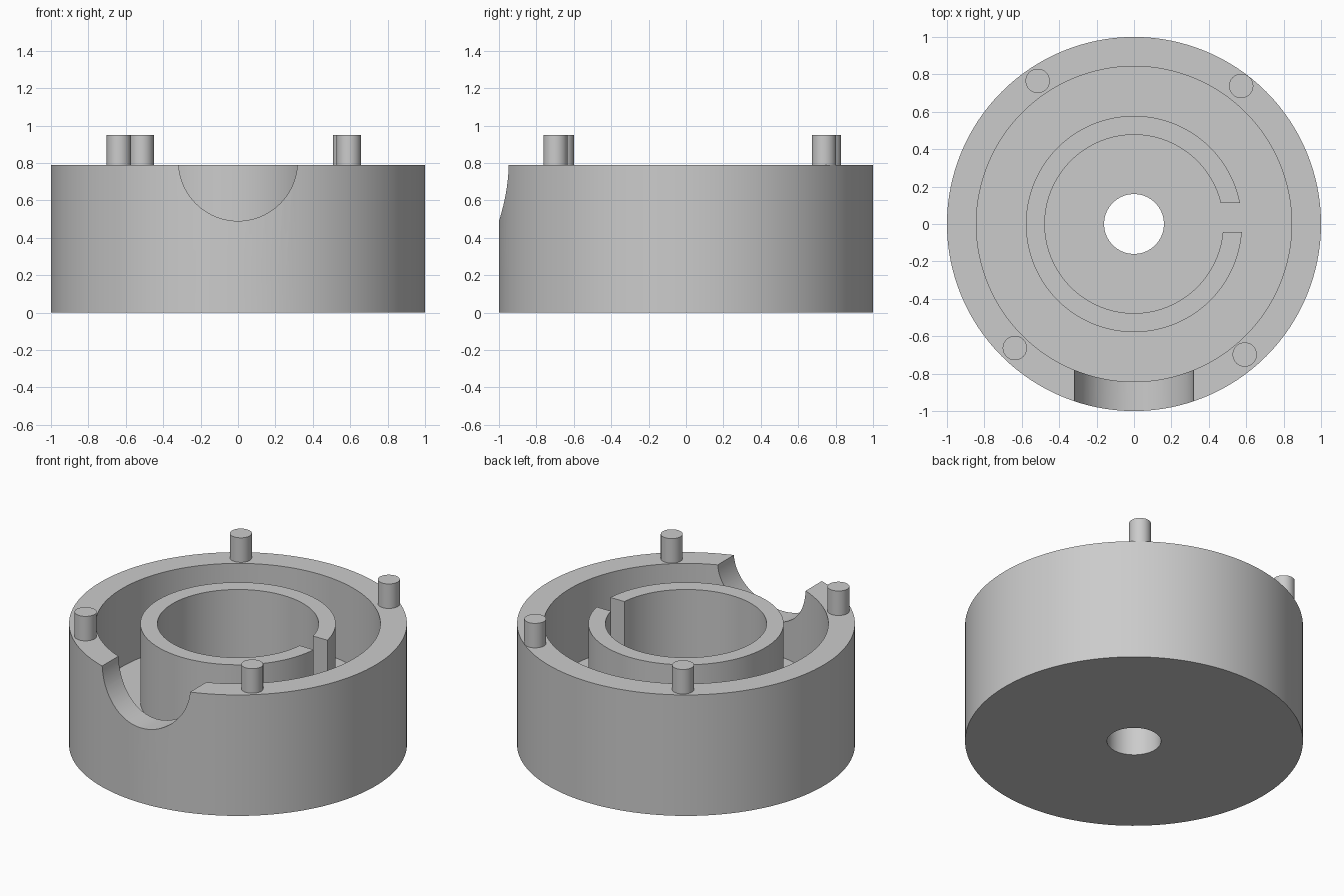
import bpy, bmesh, math

if "Cube" in bpy.data.objects:
    bpy.data.objects.remove(bpy.data.objects["Cube"])

H = 0.79        # rim height
FLOOR = 0.28    # floor of the hollow
SEG = 128

grey = bpy.data.materials.new("plain_grey")
grey.diffuse_color = (0.6, 0.6, 0.6, 1)
grey.use_nodes = True
grey.node_tree.nodes["Principled BSDF"].inputs["Base Color"].default_value = grey.diffuse_color


def finish(name, bm):
    bmesh.ops.recalc_face_normals(bm, faces=bm.faces)
    mesh = bpy.data.meshes.new(name)
    bm.to_mesh(mesh)
    bm.free()
    mesh.materials.append(grey)
    obj = bpy.data.objects.new(name, mesh)
    bpy.context.collection.objects.link(obj)
    return obj


def lathe(name, profile):
    """Revolve a closed (radius, z) outline about the z axis."""
    bm = bmesh.new()
    rings = []
    for i in range(SEG):
        a = 2 * math.pi * i / SEG
        rings.append([bm.verts.new((r * math.cos(a), r * math.sin(a), z)) for r, z in profile])
    n = len(profile)
    for i in range(SEG):
        p, q = rings[i], rings[(i + 1) % SEG]
        for j in range(n):
            k = (j + 1) % n
            bm.faces.new((p[j], q[j], q[k], p[k]))
    return finish(name, bm)


def cut(obj, cutter):
    mod = obj.modifiers.new("cut", 'BOOLEAN')
    mod.operation, mod.solver, mod.object = 'DIFFERENCE', 'EXACT', cutter
    bpy.context.view_layer.objects.active = obj
    bpy.ops.object.modifier_apply(modifier=mod.name)
    bpy.data.objects.remove(cutter)


def smooth(obj):
    bpy.ops.object.select_all(action='DESELECT')
    obj.select_set(True)
    bpy.context.view_layer.objects.active = obj
    bpy.ops.object.shade_smooth_by_angle(angle=math.radians(30))


# Cup with a central bore and a round notch in the front wall
cup = lathe("cup", [(0.16, 0), (1, 0), (1, H), (0.843, H), (0.843, FLOOR), (0.16, FLOOR)])
bpy.ops.mesh.primitive_cylinder_add(vertices=96, radius=0.318, depth=0.5,
                                    location=(0, -0.92, 0.808), rotation=(math.pi / 2, 0, 0))
cut(cup, bpy.context.object)
smooth(cup)

# Inner ring with a slot on the right
ring = lathe("inner_ring", [(0.477, FLOOR - 0.01), (0.578, FLOOR - 0.01), (0.578, H), (0.477, H)])
bpy.ops.mesh.primitive_cube_add(size=1, location=(0.55, 0.0345, 0.5))
slot = bpy.context.object
slot.scale = (0.5, 0.155, 1.2)
cut(ring, slot)
smooth(ring)

# Four locating pegs on the rim
for i, (x, y) in enumerate([(-0.515, 0.765), (0.573, 0.738), (-0.637, -0.663), (0.592, -0.698)]):
    bpy.ops.mesh.primitive_cylinder_add(vertices=48, radius=0.065, depth=0.17,
                                        location=(x, y, 0.865))
    peg = bpy.context.object
    peg.name = f"peg_{i + 1}"
    peg.data.materials.append(grey)
    smooth(peg)
